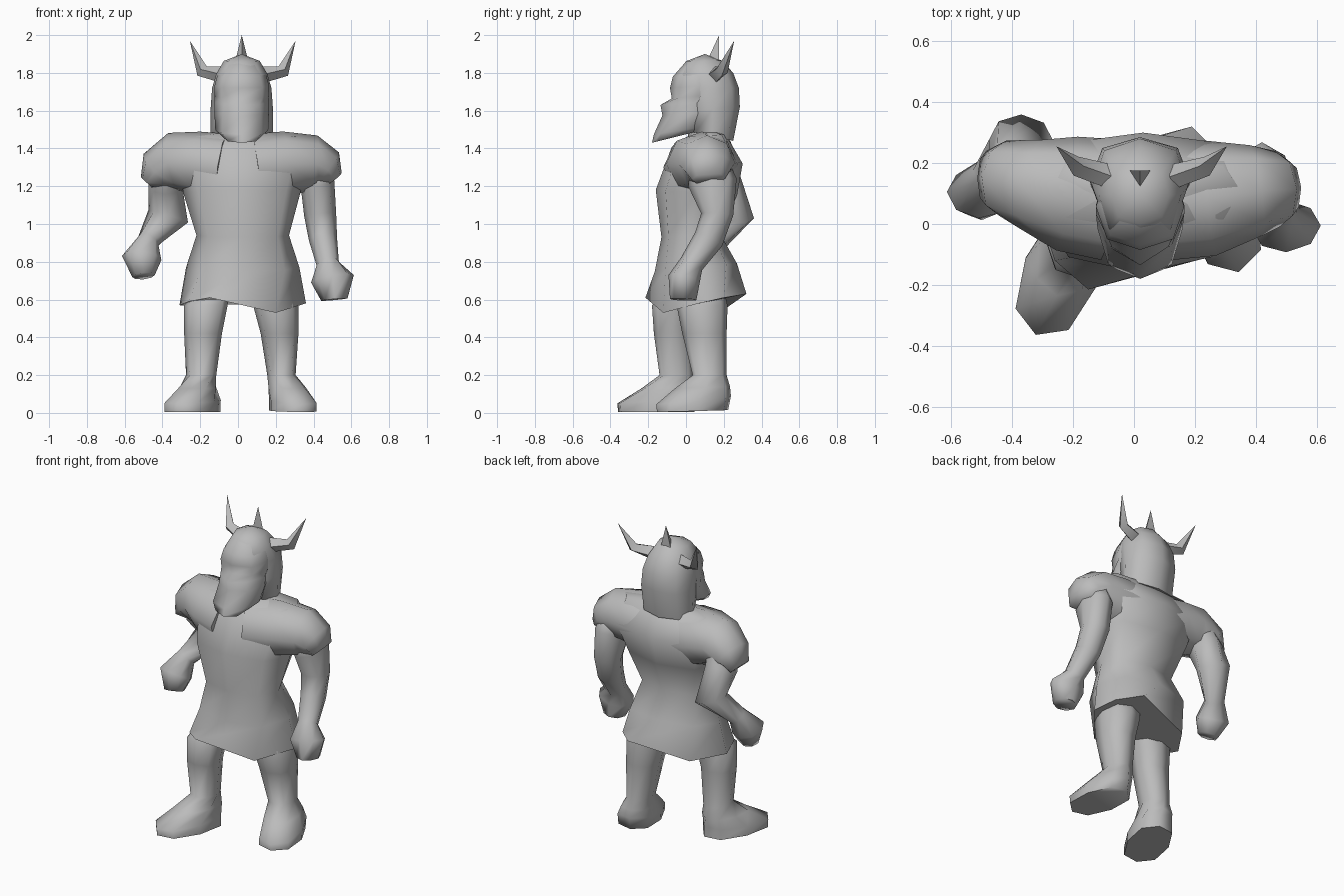
import bpy, bmesh, math
from mathutils import Vector

grey = bpy.data.materials.new("stone_grey")
grey.diffuse_color = (0.5, 0.5, 0.5, 1)
N = 8


def loft(name, rings, tip=None, smooth=80):
    """Skin closed rings of points; an optional tip closes the far end."""
    bm = bmesh.new()
    rows = [[bm.verts.new(p) for p in r] for r in rings]
    n = len(rows[0])
    for a, b in zip(rows, rows[1:]):
        for i in range(n):
            j = (i + 1) % n
            bm.faces.new((a[i], a[j], b[j], b[i]))
    bm.faces.new(rows[0][::-1])
    if tip:
        t = bm.verts.new(tip)
        for i in range(n):
            bm.faces.new((rows[-1][i], rows[-1][(i + 1) % n], t))
    else:
        bm.faces.new(rows[-1])
    bmesh.ops.recalc_face_normals(bm, faces=bm.faces)
    me = bpy.data.meshes.new(name)
    bm.to_mesh(me)
    bm.free()
    me.materials.append(grey)
    ob = bpy.data.objects.new(name, me)
    bpy.context.collection.objects.link(ob)
    bpy.ops.object.select_all(action='DESELECT')
    ob.select_set(True)
    bpy.context.view_layer.objects.active = ob
    bpy.ops.object.shade_smooth_by_angle(angle=math.radians(smooth))
    return ob


def slice_ring(cx, hw, yf, zf, yb, zb, yaw=0, diag=0.75):
    """Octagon from half width, front point and back point, tilted to join both."""
    cy, hy = (yf + yb) / 2, (yb - yf) / 2
    ca, sa = math.cos(math.radians(yaw)), math.sin(math.radians(yaw))
    pts = []
    for i in range(N):
        a = 2 * math.pi * i / N
        k = diag / math.sqrt(0.5) if i % 2 else 1
        u, v = k * math.cos(a), k * math.sin(a)
        x, y, z = u * hw, v * hy, (zf + zb) / 2 + v * (zb - zf) / 2
        pts.append((cx + x * ca - y * sa, cy + x * sa + y * ca, z))
    return pts


def tube(name, path, ref, n=8, tip=None):
    """Limb along (x, y, z, radius, radius) stations."""
    pts = [Vector(p[:3]) for p in path] + ([Vector(tip)] if tip else [])
    rings = []
    for i, p in enumerate(path):
        t = (pts[min(i + 1, len(pts) - 1)] - pts[max(i - 1, 0)]).normalized()
        u = (Vector(ref) - t * t.dot(Vector(ref))).normalized()
        v = t.cross(u)
        rings.append([pts[i] + u * p[3] * math.cos(a) + v * p[4] * math.sin(a)
                      for a in (2 * math.pi * k / n for k in range(n))])
    return loft(name, rings, tip)


# Tunic: uneven swinging hem, narrow waist, wide chest
hem = [(.36, .07, .58), (.31, .2, .61), (.19, .32, .63), (-.18, .22, .56),
       (-.31, .03, .57), (-.26, -.12, .59), (-.15, -.215, .61), (.2, -.12, .53)]
tunic = [(.025, .30, -.165, .75, .27, .79, 0, .74),
         (.025, .245, -.13, .93, .18, .95, 0, .76),
         (.02, .31, -.16, 1.18, .27, 1.15, 0, .76),
         (.03, .35, -.075, 1.41, .30, 1.32, 0, .8),
         (.035, .32, .0, 1.46, .21, 1.475, 0, .8)]
loft("tunic", [hem] + [slice_ring(*r) for r in tunic], (.03, .12, 1.5))

# Sleeves: broad shoulders running out of the chest
tube("left_sleeve", [(-.08, .08, 1.30, .2, .18), (-.22, .1, 1.32, .19, .17),
                     (-.34, .13, 1.33, .15, .155), (-.43, .15, 1.28, .125, .115),
                     (-.485, .15, 1.22, .09, .04)], (0, 1, 0))
tube("right_sleeve", [(.1, .08, 1.30, .2, .18), (.25, .085, 1.32, .19, .17),
                      (.40, .11, 1.32, .15, .15), (.47, .115, 1.29, .125, .11),
                      (.51, .12, 1.24, .09, .05)], (0, 1, 0))

# Arms with fists; the left elbow swings back
tube("left_arm", [(-.36, .15, 1.33, .07, .1), (-.385, .19, 1.2, .09, .11),
                  (-.37, .275, 1.04, .11, .085),
                  (-.475, .16, .91, .06, .06), (-.51, .1, .82, .105, .09),
                  (-.5, .07, .725, .06, .06)], (1, 0, 0))
tube("right_arm", [(.41, .12, 1.33, .07, .1), (.42, .14, 1.22, .09, .13),
                   (.435, .165, 1.05, .085, .085),
                   (.45, .12, .92, .075, .08), (.475, .03, .79, .06, .065),
                   (.5, -.01, .71, .115, .085), (.51, -.015, .6, .07, .07)], (1, 0, 0))

# Legs flowing into turned-out feet
left_leg = [(-.24, .125, -.375, .005, .06, .005, -22), (-.24, .125, -.38, .05, .06, .07, -22),
            (-.215, .1, -.24, .13, .06, .13, -15),
            (-.195, .08, -.14, .2, .04, .2, 0), (-.185, .1, -.17, .42, .03, .42, 0),
            (-.17, .115, -.18, .57, .05, .57, 0), (-.13, .09, -.1, .65, .05, .65, 0)]
right_leg = [(.29, .12, -.16, .005, .23, .015, 15), (.29, .12, -.165, .045, .245, .09, 15),
             (.26, .1, -.06, .13, .235, .14, 10),
             (.23, .075, .035, .2, .215, .2, 0), (.22, .1, -.02, .42, .215, .42, 0),
             (.2, .12, -.05, .57, .22, .57, 0), (.18, .1, -.03, .66, .2, .66, 0)]
for name, rows in (("left_leg", left_leg), ("right_leg", right_leg)):
    loft(name, [slice_ring(*r) for r in rows])

# Neck, bearded face with nose and brow
loft("neck", [slice_ring(.02, .11, .01, 1.4, .21, 1.4), slice_ring(.02, .1, .01, 1.54, .2, 1.54)])
face = [(.02, .1, -.18, 1.43, .06, 1.49), (.02, .14, -.17, 1.475, .14, 1.52),
        (.02, .145, -.125, 1.575, .2, 1.6, 0, .7), (.02, .145, -.135, 1.63, .2, 1.65, 0, .64),
        (.02, .145, -.075, 1.665, .2, 1.69), (.02, .145, -.085, 1.72, .2, 1.74),
        (.02, .13, -.07, 1.78, .2, 1.79), (.02, .08, .0, 1.86, .16, 1.85)]
loft("face", [slice_ring(*r) for r in face], (.02, .08, 1.89))

# Helmet with neck guard
helmet = [(.02, .165, .02, 1.49, .25, 1.44), (.02, .165, .0, 1.6, .285, 1.62),
          (.02, .157, -.03, 1.72, .28, 1.72), (.02, .135, -.055, 1.79, .25, 1.80),
          (.02, .095, .0, 1.862, .19, 1.865)]
loft("helmet", [slice_ring(*r) for r in helmet], (.02, .1, 1.9))

# Two bent side horns and a crest spike
for s, name in ((-1, "left_horn"), (1, "right_horn")):
    tube(name, [(.025 + s * .1, .155, 1.79, .04, .045), (.025 + s * .215, .19, 1.81, .033, .035)],
         (0, 1, 0), 4, (.025 + s * .28, .255, 1.97))
loft("crest_spike", [[(-.015, .175, 1.86), (.02, .115, 1.87), (.055, .175, 1.86)]],
     (.02, .175, 2.0), 30)
